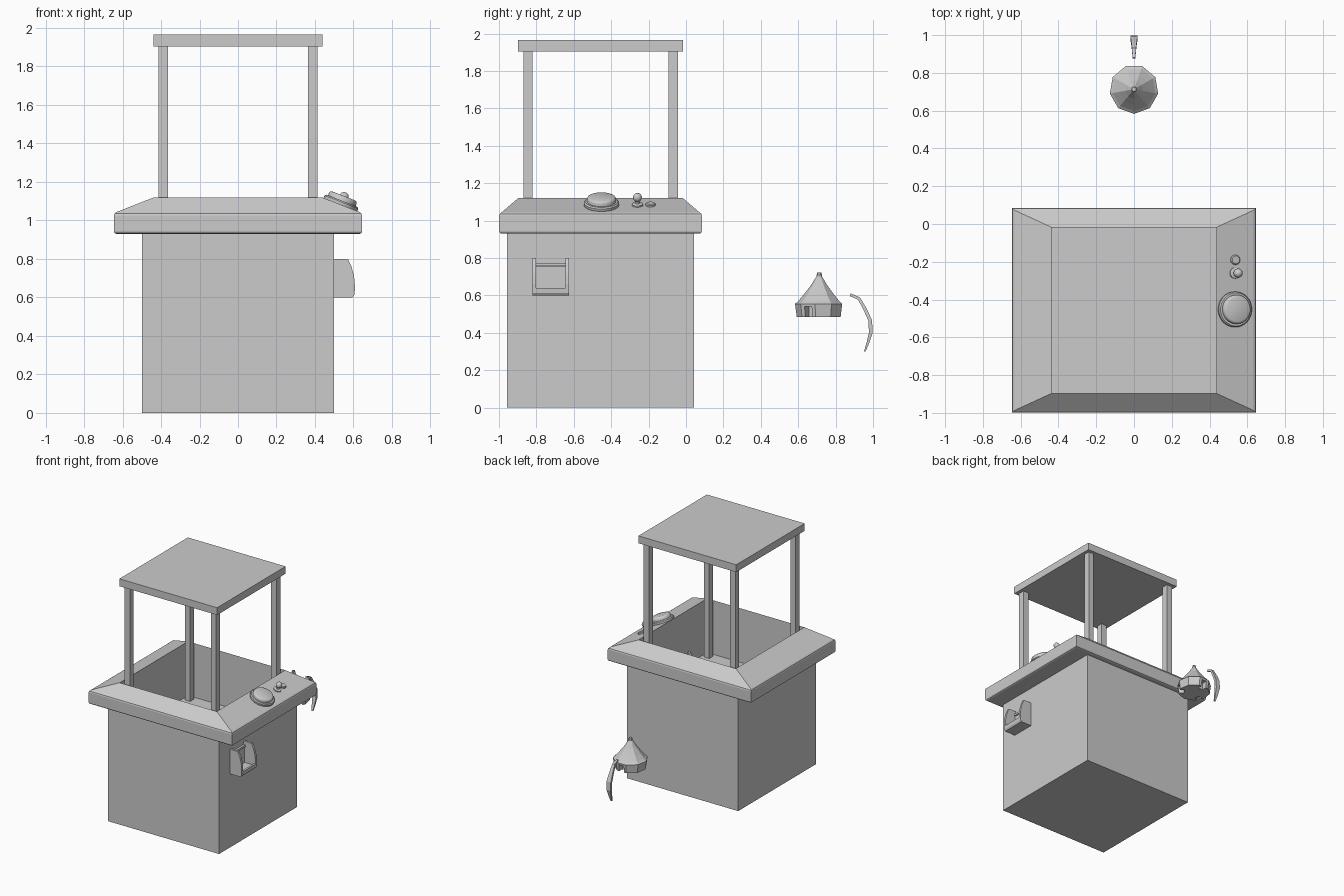
import bpy, bmesh, math
from mathutils import Vector, Matrix

if "Cube" in bpy.data.objects:
    bpy.data.objects.remove(bpy.data.objects["Cube"])

CY = -0.457  # cabinet centre in y


def make(name, verts, faces, smooth=False):
    me = bpy.data.meshes.new(name)
    me.from_pydata([tuple(v) for v in verts], [], faces)
    bm = bmesh.new()
    bm.from_mesh(me)
    bmesh.ops.recalc_face_normals(bm, faces=bm.faces)
    bm.to_mesh(me)
    bm.free()
    ob = bpy.data.objects.new(name, me)
    bpy.context.collection.objects.link(ob)
    if smooth:
        bpy.ops.object.select_all(action='DESELECT')
        bpy.context.view_layer.objects.active = ob
        ob.select_set(True)
        bpy.ops.object.shade_smooth_by_angle(angle=math.radians(40))
    return ob


def loft(name, rings, start=True, end=True, smooth=False):
    n = len(rings[0])
    verts = [v for r in rings for v in r]
    faces = [(i*n + j, i*n + (j+1) % n, (i+1)*n + (j+1) % n, (i+1)*n + j)
             for i in range(len(rings)-1) for j in range(n)]
    if start:
        faces.append(tuple(range(n)))
    if end:
        faces.append(tuple(range((len(rings)-1)*n, len(rings)*n)))
    return make(name, verts, faces, smooth)


def rect(hx, hy, z, cy=CY, cx=0):
    return [(cx-hx, cy-hy, z), (cx+hx, cy-hy, z), (cx+hx, cy+hy, z), (cx-hx, cy+hy, z)]


def box(name, x0, x1, y0, y1, z0, z1):
    r = [rect((x1-x0)/2, (y1-y0)/2, z, (y0+y1)/2, (x0+x1)/2) for z in (z0, z1)]
    return loft(name, r)


def lathe(name, profile, n, mat, smooth=True, phase=0.0):
    rings = [[mat @ Vector((r*math.cos(phase + 2*math.pi*k/n),
                            r*math.sin(phase + 2*math.pi*k/n), z)) for k in range(n)]
             for r, z in profile]
    return loft(name, rings, smooth=smooth)


# Hollow cabinet body with the raised prize floor
loft("cabinet_body", [rect(.5, .5, 0), rect(.5, .5, .935), rect(.437, .44, .935), rect(.437, .44, .68)])

# Sloped rim around the opening, softened outer edges
loft("cabinet_rim", [rect(h, v, z) for h, v, z in (
    (.437, .44, .93), (.633, .53, .93), (.641, .538, .934), (.645, .542, .942), (.645, .542, 1.026),
    (.642, .539, 1.036), (.633, .53, 1.043), (.437, .44, 1.12), (.437, .44, .93))], False, False)

# Corner posts and roof
for sx, side in ((-1, "left"), (1, "right")):
    for sy, end in ((-1, "front"), (1, "back")):
        x, y = sx*.389, CY + sy*.388
        box(f"{end}_{side}_post", x-.024, x+.024, y-.025, y+.025, .68, 1.905)
box("roof", -.44, .44, CY-.44, CY+.44, 1.905, 1.965)

# Prize outlet: two cheeks, tray, lip and recessed flap
outline = [(.495, .60), (.595, .60), (.604, .612), (.608, .66), (.603, .71), (.59, .76), (.571, .80), (.495, .80)]
for name, y0 in (("outlet_cheek_front", -.82), ("outlet_cheek_back", -.643)):
    loft(name, [[(x, y, z) for x, z in outline] for y in (y0, y0+.018)])
tray = [(.495, .60), (.595, .60), (.604, .612), (.607, .64), (.59, .64), (.58, .628), (.495, .628)]
loft("outlet_tray", [[(x, y, z) for x, z in tray] for y in (-.803, -.642)])
box("outlet_flap", .495, .51, -.803, -.642, .628, .755)
box("outlet_hinge", .495, .518, -.803, -.642, .757, .772)

# Low guard beside the inner chute
make("chute_guard", [(.437, y, z) for y in (-.67, -.65) for z in (.68, .78)] +
     [(.36, -.67, .68), (.36, -.65, .68)],
     [(0, 1, 4), (2, 5, 3), (1, 3, 5, 4), (0, 4, 5, 2), (0, 2, 3, 1)])

# Controls set square to the sloped right rim
tilt = math.atan2(.077, .196)


def on_rim(x, y):
    return Matrix.Translation((x, y, 1.12 - (x-.437)*.393)) @ Matrix.Rotation(tilt, 4, 'Y')


m = on_rim(.532, -.452)
lathe("big_button_ring", [(.088, -.01), (.094, 0), (.094, .014), (.088, .021), (.08, .021)], 32, m)
lathe("big_button", [(.077, .01), (.077, .036), (.073, .044), (.064, .048)], 32, m)
m = on_rim(.535, -.26)
lathe("joystick_base", [(.03, -.01), (.03, .008), (.024, .012)], 20, m)
lathe("joystick_stem", [(.012, .005), (.012, .04)], 12, m)
ball = [(.024*math.sin(a) + .0001, .045 - .024*math.cos(a)) for a in [math.pi*i/10 for i in range(11)]]
lathe("joystick_knob", ball, 20, m)
lathe("small_button", [(.026, -.01), (.026, .008), (.021, .013)], 20, on_rim(.535, -.19))

# Nine-sided claw head with three finger slots
head = lathe("claw_head", [(.121, .485), (.13, .555), (.115, .567), (.083, .605), (.048, .65),
                           (.016, .70), (.012, .722)], 9,
             Matrix.Translation((0, .713, 0)), False, -math.pi/2)
for k in range(3):
    cut = box(f"slot_cutter_{k}", -.022, .022, .075, .16, .47, .54)
    cut.data.transform(Matrix.Translation((0, .713, 0)) @ Matrix.Rotation(k*2*math.pi/3, 4, 'Z'))
    cut.hide_render = True
    cut.hide_viewport = True
    mod = head.modifiers.new("slot", 'BOOLEAN')
    mod.operation = 'DIFFERENCE'
    mod.solver = 'EXACT'
    mod.object = cut

# Curved tapering claw finger: y, z, half width, half thickness
path = [(.878, .603, .007, .008), (.925, .583, .011, .008), (.958, .525, .015, .009),
        (.985, .465, .019, .010), (.988, .40, .017, .010), (.972, .345, .012, .007), (.956, .30, .006, .004)]
rings = []
for i, (y, z, w, t) in enumerate(path):
    a, b = path[max(i-1, 0)], path[min(i+1, len(path)-1)]
    d = Vector((0, b[0]-a[0], b[1]-a[1])).normalized()
    nrm = Vector((0, -d.z, d.y))
    c = Vector((0, y, z))
    rings.append([c + Vector((sx*w, 0, 0)) + nrm*t*sn for sx, sn in ((-1, -1), (1, -1), (1, 1), (-1, 1))])
loft("claw_finger", rings)
